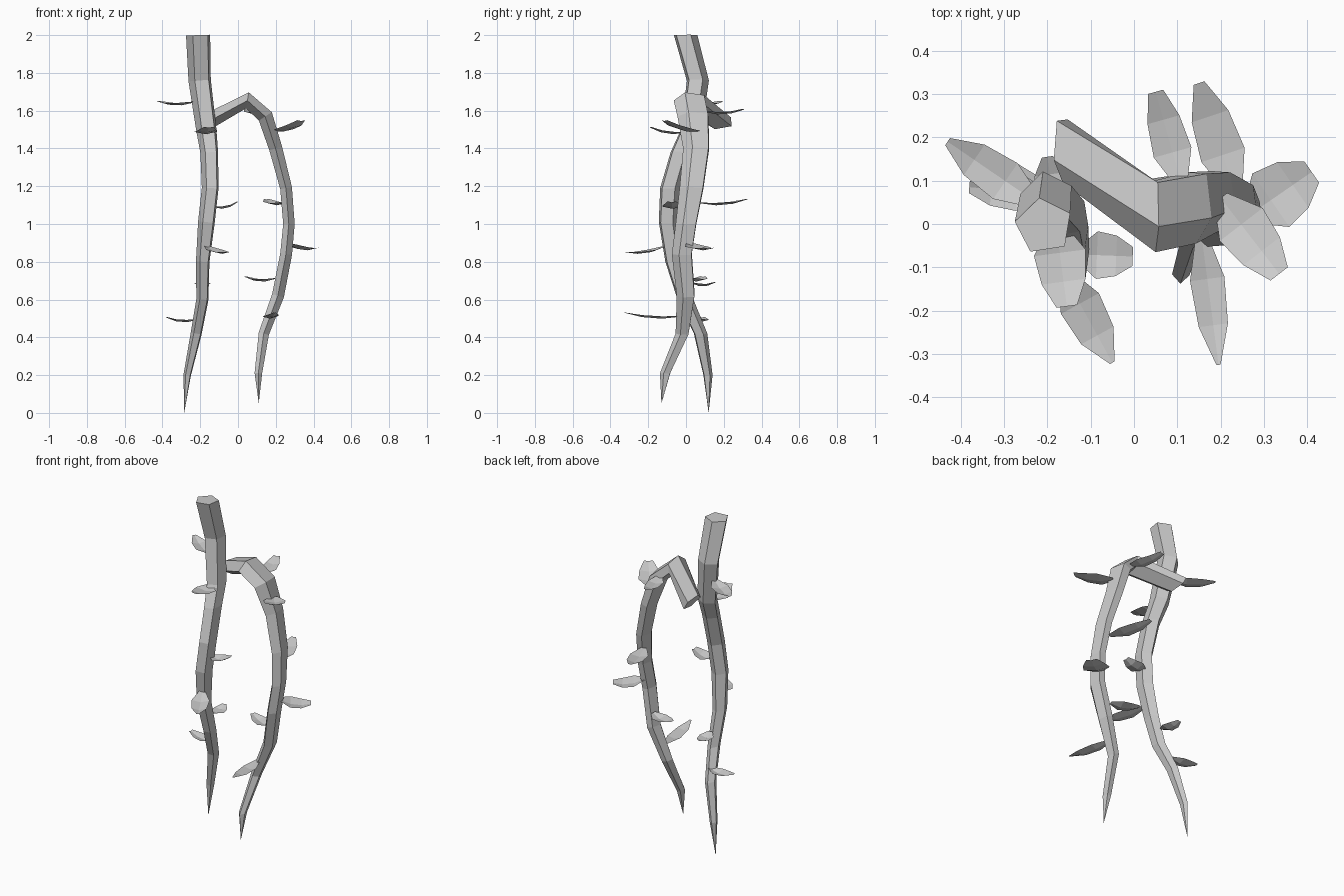
import bpy, bmesh, math
from mathutils import Vector

Y = Vector((0, 1, 0))


def make_object(name, bm):
    bmesh.ops.recalc_face_normals(bm, faces=bm.faces)
    mesh = bpy.data.meshes.new(name)
    bm.to_mesh(mesh)
    bm.free()
    bpy.context.collection.objects.link(bpy.data.objects.new(name, mesh))


def vine(name, path, phase):
    """Five-sided stalk; path rows are x, y, z, side radius, depth radius; ends in a point."""
    bm = bmesh.new()
    pts = [Vector(p[:3]) for p in path]
    rings = []
    for i, (p, row) in enumerate(zip(pts[:-1], path)):
        ahead = (pts[i + 1] - p).normalized()
        back = (p - pts[i - 1]).normalized() if i else ahead
        u = (ahead + back).cross(Y).normalized()
        ring = []
        for k in range(5):
            a = math.radians(phase + 72 * k)
            ring.append(bm.verts.new(p + u * row[3] * math.cos(a) + Y * row[4] * math.sin(a)))
        rings.append(ring)
    tip = bm.verts.new(pts[-1])
    bm.faces.new(rings[0])
    for a, b in zip(rings, rings[1:]):
        for k in range(5):
            bm.faces.new((a[k], a[k - 1], b[k - 1], b[k]))
    for k in range(5):
        bm.faces.new((rings[-1][k], rings[-1][k - 1], tip))
    make_object(name, bm)


def leaf(name, base, tip, width, blunt):
    """Creased, sagging leaf blade between two points."""
    bm = bmesh.new()
    base, tip = Vector(base), Vector(tip)
    d = tip - base
    side = Vector((-d.y, d.x, 0)).normalized() * width / 2
    rows = []
    for t, w in ((0, 0.3), (0.35, 1), (0.7, 0.85), (1, blunt)):
        c = base + d * t - Vector((0, 0, 0.08 * t * (1 - t)))
        lift = Vector((0, 0, 0.012 * w))
        rows.append([bm.verts.new(v) for v in (c - side * w + lift, c, c + side * w + lift)])
    for a, b in zip(rows, rows[1:]):
        for k in (0, 1):
            bm.faces.new((a[k], a[k + 1], b[k + 1], b[k]))
    make_object(name, bm)


# Main vine, top to bottom
vine("main_vine", [
    (-0.208, -0.005, 2.0, 0.068, 0.066), (-0.20, 0.06, 1.76, 0.063, 0.062),
    (-0.165, 0.025, 1.5, 0.057, 0.06), (-0.15, -0.03, 1.38, 0.05, 0.058),
    (-0.145, -0.085, 1.19, 0.047, 0.058), (-0.165, -0.095, 1.01, 0.047, 0.055),
    (-0.185, -0.065, 0.80, 0.038, 0.05), (-0.187, -0.005, 0.60, 0.034, 0.045),
    (-0.22, 0.075, 0.42, 0.031, 0.038), (-0.268, 0.115, 0.20, 0.021, 0.026),
    (-0.285, 0.12, 0.0)], 27)

# Side vine, from its joint over the bend and down
vine("side_vine", [
    (-0.165, 0.175, 1.54, 0.045, 0.08), (0.05, 0.025, 1.655, 0.045, 0.09),
    (0.145, 0.045, 1.57, 0.043, 0.09), (0.2, 0.06, 1.4, 0.037, 0.075),
    (0.255, 0.035, 1.19, 0.033, 0.069), (0.27, 0.005, 1.0, 0.032, 0.06),
    (0.255, -0.017, 0.84, 0.033, 0.058), (0.212, 0.003, 0.62, 0.034, 0.052),
    (0.137, -0.017, 0.42, 0.029, 0.038), (0.108, -0.108, 0.21, 0.021, 0.03),
    (0.11, -0.13, 0.05)], -20)

# Leaves: base, tip, width, relative tip width
leaves = [
    ((-0.225, 0.05, 1.645), (-0.43, 0.19, 1.65), 0.1, 0.2),
    ((-0.18, 0.0, 1.485), (-0.155, -0.19, 1.51), 0.12, 0.4),
    ((-0.13, -0.07, 1.09), (-0.003, -0.075, 1.115), 0.11, 0.4),
    ((-0.165, -0.11, 0.88), (-0.05, -0.32, 0.85), 0.1, 0.12),
    ((-0.18, 0.02, 0.69), (-0.20, 0.155, 0.69), 0.085, 0.3),
    ((-0.21, 0.07, 0.495), (-0.38, 0.085, 0.505), 0.09, 0.3),
    ((0.11, 0.09, 1.595), (0.05, 0.305, 1.605), 0.09, 0.4),
    ((0.2, 0.06, 1.49), (0.335, -0.115, 1.545), 0.125, 0.4),
    ((0.235, 0.07, 1.11), (0.15, 0.325, 1.13), 0.105, 0.25),
    ((0.265, 0.02, 0.895), (0.41, 0.12, 0.87), 0.15, 0.4),
    ((0.2, 0.035, 0.71), (0.035, 0.09, 0.72), 0.1, 0.3),
    ((0.155, -0.02, 0.51), (0.195, -0.325, 0.53), 0.08, 0.12),
]
for i, args in enumerate(leaves):
    leaf(f"leaf_{i + 1}", *args)
